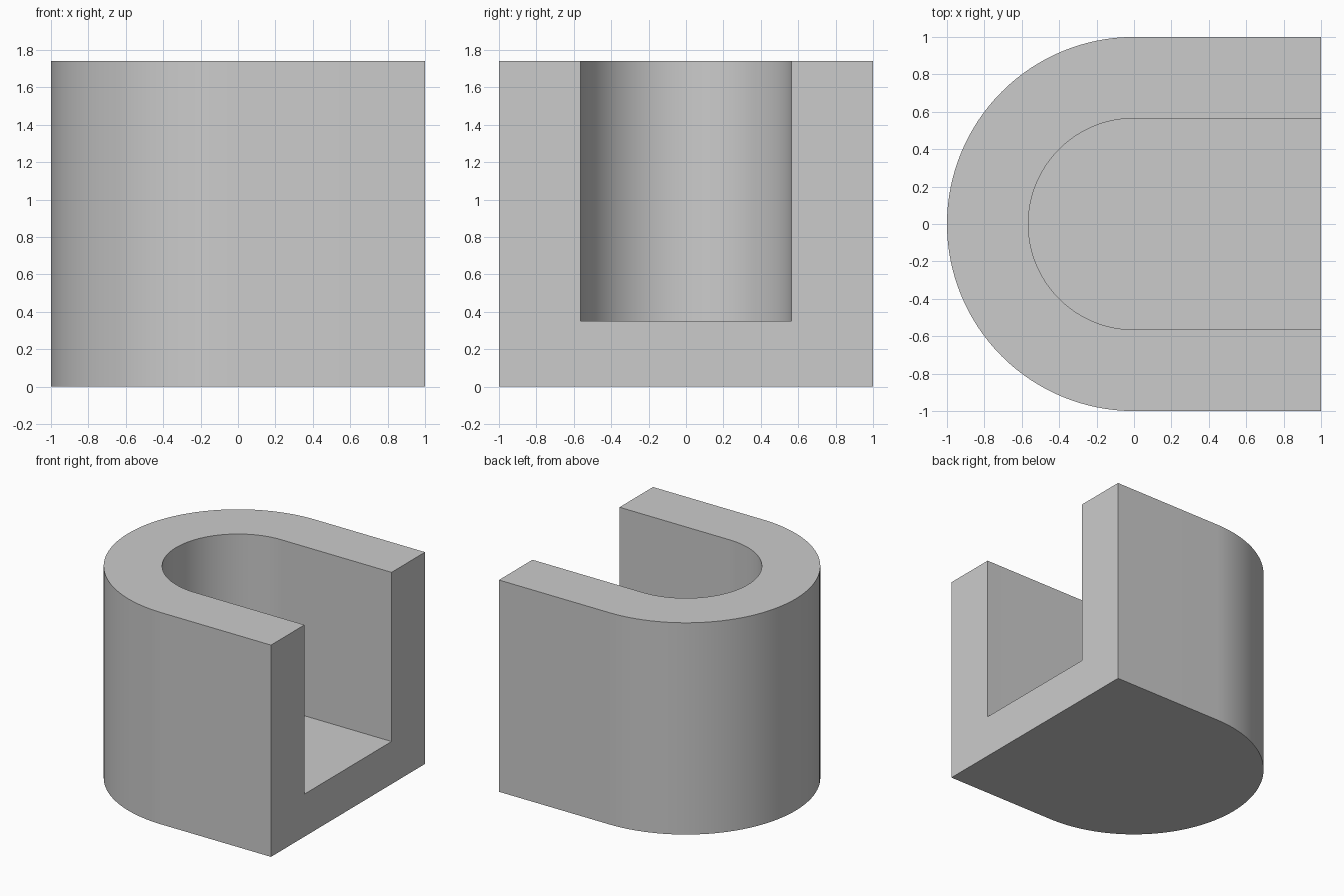
import bpy
import bmesh
from math import cos, sin, pi, radians

cube = bpy.data.objects.get("Cube")
if cube:
    bpy.data.objects.remove(cube, do_unlink=True)

HEIGHT, FLOOR = 1.74, 0.35
OUTER, INNER = 1.0, 0.565
SEGMENTS = 64

grey = bpy.data.materials.new("plain grey")
grey.use_nodes = True
colour = (0.6, 0.6, 0.6, 1)
grey.diffuse_color = colour
grey.node_tree.nodes["Principled BSDF"].inputs["Base Color"].default_value = colour


def u_profile(bm, radius, z):
    """Open U: straight side, half circle round the -x end, straight side."""
    arc = [pi / 2 + pi * i / SEGMENTS for i in range(SEGMENTS + 1)]
    points = [(1, radius)] + [(radius * cos(a), radius * sin(a)) for a in arc] + [(1, -radius)]
    return [bm.verts.new((x, y, z)) for x, y in points]


def strip(bm, a, b):
    for i in range(len(a) - 1):
        bm.faces.new((a[i], a[i + 1], b[i + 1], b[i]))


bm = bmesh.new()
base = u_profile(bm, OUTER, 0)
rim_out = u_profile(bm, OUTER, HEIGHT)
rim_in = u_profile(bm, INNER, HEIGHT)
floor = u_profile(bm, INNER, FLOOR)

# Outer wall, top rim and slot wall
for lower, upper in ((base, rim_out), (rim_out, rim_in), (rim_in, floor)):
    strip(bm, lower, upper)

# Underside, slot floor and the open end
bm.faces.new(base)
bm.faces.new(floor)
loops = (base, rim_out, rim_in, floor)
bm.faces.new([v[0] for v in loops] + [v[-1] for v in reversed(loops)])
bmesh.ops.recalc_face_normals(bm, faces=bm.faces)

mesh = bpy.data.meshes.new("slotted_block")
bm.to_mesh(mesh)
bm.free()
mesh.materials.append(grey)
block = bpy.data.objects.new("slotted_block", mesh)
bpy.context.collection.objects.link(block)

# Smooth curved walls with crisp edges
bpy.ops.object.select_all(action="DESELECT")
block.select_set(True)
bpy.context.view_layer.objects.active = block
bpy.ops.object.shade_smooth_by_angle(angle=radians(30))
